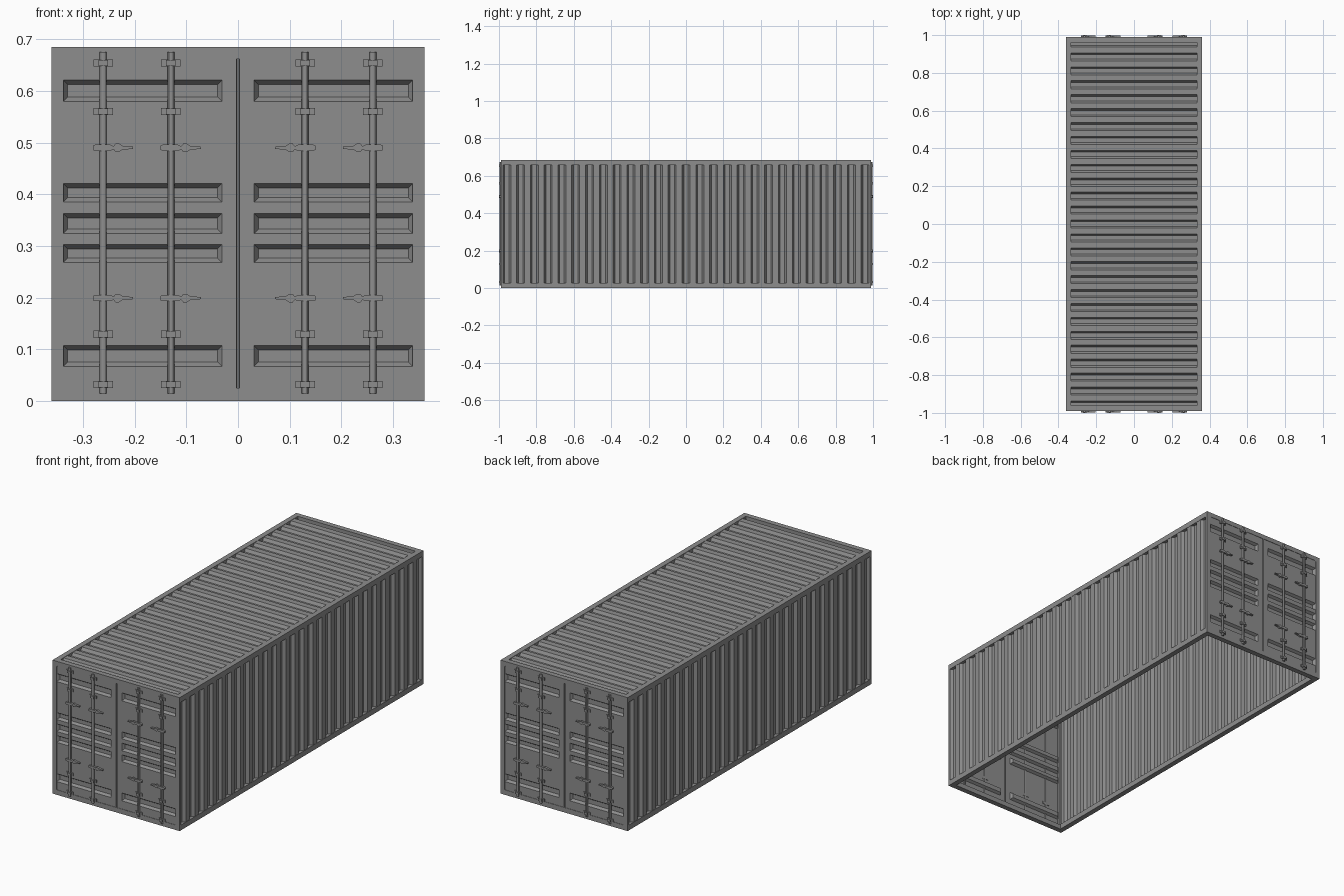
import bpy, bmesh
from math import pi
from mathutils import Matrix, Vector

cube = bpy.data.objects.get("Cube")
if cube:
    bpy.data.objects.remove(cube, do_unlink=True)

paint = bpy.data.materials.new("grey_paint")
paint.use_nodes = True
GREY = (0.27, 0.27, 0.27, 1)
paint.diffuse_color = GREY
paint.node_tree.nodes["Principled BSDF"].inputs["Base Color"].default_value = GREY

W, L, H = 0.361, 0.989, 0.685      # half width, half length, height
RAIL = 0.027                       # rail thickness
POST = 0.011                       # post thickness along the length
PITCH, DEPTH = 0.0737, 0.015       # corrugation


def finish(name, bm, smooth=False):
    mesh = bpy.data.meshes.new(name)
    bm.to_mesh(mesh)
    bm.free()
    mesh.materials.append(paint)
    obj = bpy.data.objects.new(name, mesh)
    bpy.context.collection.objects.link(obj)
    if smooth:
        bpy.ops.object.select_all(action="DESELECT")
        obj.select_set(True)
        bpy.context.view_layer.objects.active = obj
        bpy.ops.object.shade_smooth_by_angle()
    return obj


def add_box(bm, low, high):
    low, high = Vector(low), Vector(high)
    mat = Matrix.Translation((low + high) / 2) @ Matrix.Diagonal((*(high - low), 1))
    bmesh.ops.create_cube(bm, size=1, matrix=mat)


def box(name, low, high):
    bm = bmesh.new()
    add_box(bm, low, high)
    finish(name, bm)


def add_prism(bm, outline, y0, y1):
    """Extrude an (x, z) outline along y."""
    face = bm.faces.new([bm.verts.new((x, y0, z)) for x, z in outline])
    new = bmesh.ops.extrude_face_region(bm, geom=[face])["geom"]
    verts = [v for v in new if isinstance(v, bmesh.types.BMVert)]
    bmesh.ops.translate(bm, verts=verts, vec=(0, y1 - y0, 0))
    bmesh.ops.recalc_face_normals(bm, faces=bm.faces)


def corrugation(limit):
    """Points (y, depth) of the wave, cut off at the limit."""
    points = []
    for i in range(-13, 14):
        for dy, d in ((-0.0215, 0), (-0.012, DEPTH), (0.012, DEPTH), (0.0215, 0)):
            points.append((i * PITCH + dy, d))
    inside = [p for p in points if abs(p[0]) < limit]
    return [(-limit, inside[0][1])] + inside + [(limit, inside[-1][1])]


def sheet(name, points, place_a, place_b):
    bm = bmesh.new()
    rows = [(bm.verts.new(place_a(y, d)), bm.verts.new(place_b(y, d))) for y, d in points]
    for (a, b), (c, e) in zip(rows, rows[1:]):
        bm.faces.new((a, c, e, b))
    finish(name, bm)


# Rails and corner posts
for side, s in (("left", 1), ("right", -1)):
    xs = sorted((s * W, s * (W - RAIL)))
    for level, z in (("bottom", 0), ("top", H - RAIL)):
        box(f"{side}_{level}_rail", (xs[0], -L, z), (xs[1], L, z + RAIL))
    for end, e in (("front", -1), ("back", 1)):
        ys = sorted((e * L, e * (L - POST)))
        xp = sorted((s * W, s * 0.338))
        box(f"{end}_{side}_post", (xp[0], ys[0], 0), (xp[1], ys[1], H))

# Header and sill at each end
for end, e in (("front", -1), ("back", 1)):
    ys = sorted((e * L, e * (L - RAIL)))
    box(f"{end}_sill", (-W, ys[0], 0), (W, ys[1], 0.025))
    box(f"{end}_header", (-W, ys[0], 0.662), (W, ys[1], H))

# Corrugated walls and roof
SKIN = 0.0015
for side, s in (("left", 1), ("right", -1)):
    sheet(f"{side}_wall", corrugation(L - POST + 0.002),
          lambda y, d: (s * (W - SKIN - d), s * y, RAIL - 0.002),
          lambda y, d: (s * (W - SKIN - d), s * y, H - RAIL + 0.002))
sheet("roof", corrugation(L - RAIL),
      lambda y, d: (W - RAIL, y, H - SKIN - d),
      lambda y, d: (RAIL - W, y, H - SKIN - d))

# Doors: a grid whose chosen cells are pressed inwards
PRESSED = ((0.067, 0.107), (0.268, 0.303), (0.324, 0.363), (0.385, 0.421), (0.58, 0.621))
RODS = (-0.261, -0.13, 0.13, 0.261)


def doors(name, turn):
    bm = bmesh.new()
    xs = [-0.338, -0.031, -0.003, 0.003, 0.031, 0.338]
    zs = [0.025] + [z for pair in PRESSED for z in pair] + [0.662]
    y = 0.002 - L
    grid = [[bm.verts.new((x, y, z)) for x in xs] for z in zs]
    pressed, seam = [], []
    for r in range(len(zs) - 1):
        for c in range(len(xs) - 1):
            f = bm.faces.new((grid[r][c], grid[r][c + 1], grid[r + 1][c + 1], grid[r + 1][c]))
            if c == 2:
                seam.append(f)
            elif r % 2 and c in (0, 4):
                pressed.append(f)
    bm.normal_update()
    bmesh.ops.inset_individual(bm, faces=pressed, thickness=0.012, depth=-0.013)
    bmesh.ops.inset_region(bm, faces=seam, thickness=0.001, depth=-0.006)
    bm.transform(turn)
    finish(name, bm)


def lock_rods(name, turn):
    bm = bmesh.new()
    for x in RODS:
        mat = Matrix.Translation((x, -0.9905, 0.3445))
        bmesh.ops.create_cone(bm, cap_ends=True, segments=12, radius1=0.0068,
                              radius2=0.0068, depth=0.661, matrix=mat)
    bm.transform(turn)
    finish(name, bm, smooth=True)


def brackets(name, turn):
    bm = bmesh.new()
    for x in RODS:
        for z in (0.032, 0.129, 0.56, 0.654):
            add_box(bm, (x - 0.019, -0.992, z - 0.007), (x + 0.019, -0.985, z + 0.007))
            add_box(bm, (x - 0.009, -1, z - 0.006), (x + 0.009, -0.985, z + 0.006))
    bm.transform(turn)
    finish(name, bm)


# Upper half of a handle outline, from hub to tip
LEVER = ((-0.02, 0.004), (-0.016, 0.006), (0.014, 0.006), (0.02, 0.003), (0.02, 0.003),
         (0.024, 0.008), (0.031, 0.008), (0.037, 0.004), (0.058, 0.002))


def handles(name, turn):
    bm = bmesh.new()
    half = list(dict.fromkeys(LEVER))
    outline = half + [(x, -z) for x, z in reversed(half)]
    for x in RODS:
        s = 1 if x < 0 else -1
        for z in (0.199, 0.49):
            add_prism(bm, [(x + s * a, z + b) for a, b in outline], -0.9985, -0.988)
    bm.transform(turn)
    finish(name, bm)


for end, turn in (("front", Matrix()), ("back", Matrix.Rotation(pi, 4, "Z"))):
    doors(f"{end}_doors", turn)
    lock_rods(f"{end}_lock_rods", turn)
    brackets(f"{end}_rod_brackets", turn)
    handles(f"{end}_door_handles", turn)
